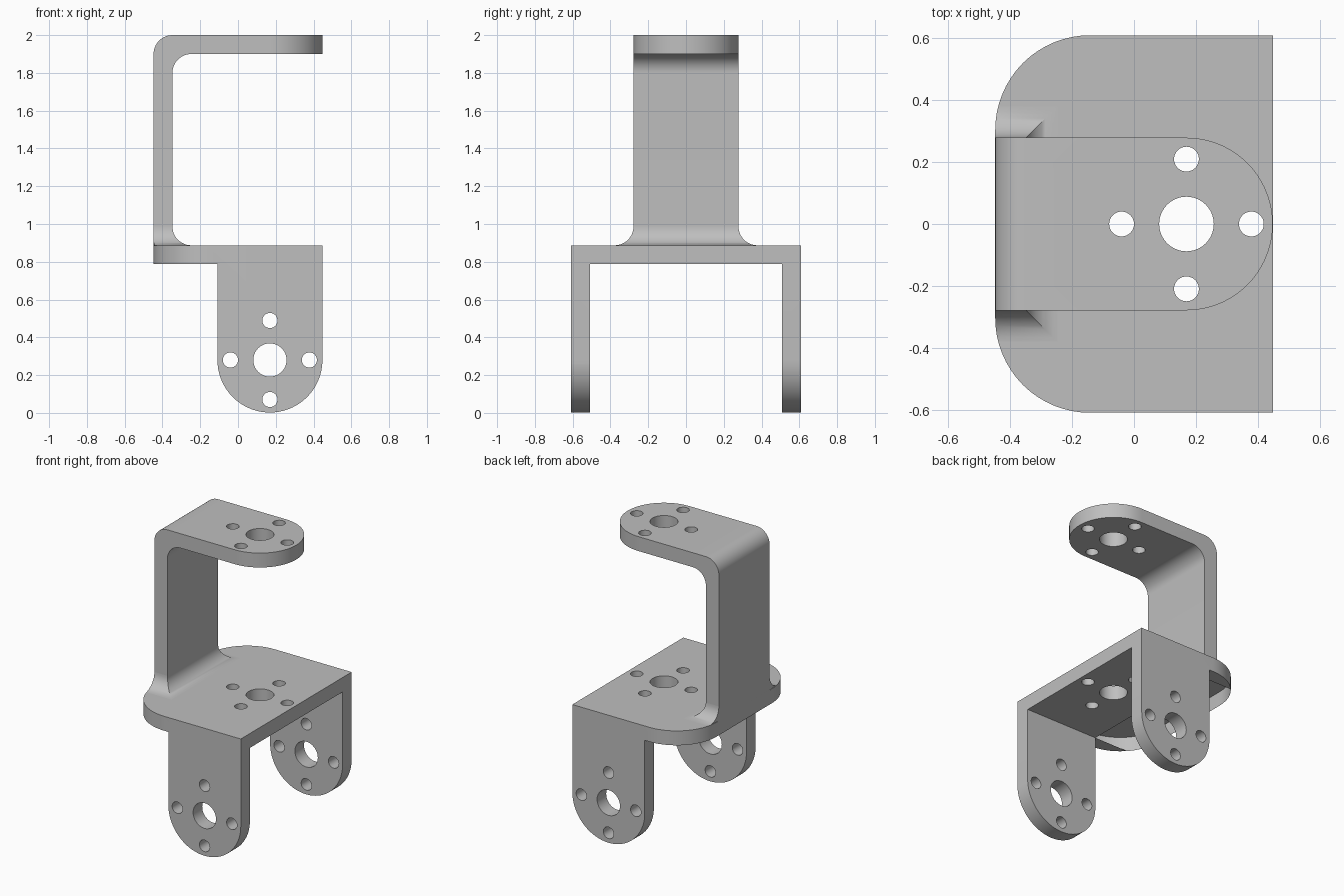
import bpy, bmesh
from math import sin, cos, radians, sqrt, pi

if "Cube" in bpy.data.objects:
    bpy.data.objects.remove(bpy.data.objects["Cube"])

# Main measurements
EDGE, HALF_W, HALF_ARM = 0.447, 0.608, 0.278
PLATE_LOW, PLATE_TOP, FILLET = 0.787, 0.887, 0.1
HUB_X, HUB_Z = EDGE - HALF_ARM, 0.28
CORNER = 0.305
CORNER_X, CORNER_Y = CORNER - EDGE, HALF_W - CORNER
INNER = HALF_W - 0.1
ARM_FOOT = PLATE_TOP + FILLET

grey = bpy.data.materials.new("plain grey")
grey.use_nodes = True
grey.diffuse_color = (0.52, 0.52, 0.52, 1)
grey.node_tree.nodes["Principled BSDF"].inputs["Base Color"].default_value = grey.diffuse_color


def arc(cx, cy, r, start, end, steps=16):
    angles = [radians(start + (end - start) * i / steps) for i in range(steps + 1)]
    return [(cx + r * cos(a), cy + r * sin(a)) for a in angles]


def circle(cx, cy, r, steps=40):
    return [(cx + r * cos(2 * pi * i / steps), cy + r * sin(2 * pi * i / steps))
            for i in range(steps)]


def bolt_pattern(cx, cy):
    """Large centre hole with four small holes around it."""
    d = 0.209
    small = [circle(cx + dx * d, cy + dy * d, 0.04)
             for dx, dy in ((1, 0), (-1, 0), (0, 1), (0, -1))]
    return [circle(cx, cy, 0.088)] + small


def finish(name, bm):
    bmesh.ops.recalc_face_normals(bm, faces=bm.faces)
    mesh = bpy.data.meshes.new(name)
    bm.to_mesh(mesh)
    bm.free()
    mesh.materials.append(grey)
    obj = bpy.data.objects.new(name, mesh)
    bpy.context.collection.objects.link(obj)
    return obj


def prism(name, loops, axis, depth):
    """Solid from an outline and its holes, pushed both ways along an axis."""
    place = {"x": lambda a, b, c: (c, a, b),
             "y": lambda a, b, c: (a, c, b),
             "z": lambda a, b, c: (a, b, c)}[axis]
    bm = bmesh.new()
    caps = ([], [])
    for loop in loops:
        rows = [[bm.verts.new(place(a, b, c)) for a, b in loop] for c in depth]
        for i in range(len(loop)):
            bm.faces.new((rows[0][i - 1], rows[0][i], rows[1][i], rows[1][i - 1]))
            for cap, row in zip(caps, rows):
                cap.append(bm.edges.get((row[i - 1], row[i])))
    for cap in caps:
        bmesh.ops.triangle_fill(bm, use_beauty=True, edges=cap, normal=place(0, 0, 1))
    return finish(name, bm)


def activate(obj):
    bpy.ops.object.select_all(action="DESELECT")
    obj.select_set(True)
    bpy.context.view_layer.objects.active = obj


def intersect(obj, cutter):
    cutter.hide_render = True
    mod = obj.modifiers.new("trim", "BOOLEAN")
    mod.operation, mod.solver, mod.object = "INTERSECT", "EXACT", cutter
    activate(obj)
    bpy.ops.object.modifier_apply(modifier=mod.name)
    bpy.data.objects.remove(cutter)


def smooth(obj):
    activate(obj)
    bpy.ops.object.shade_smooth_by_angle(angle=radians(30))


# Lower bracket: U section trimmed by the plate outline and the leg outline
u_section = [(-0.7, -0.2), (-INNER, -0.2), (-INNER, PLATE_LOW), (INNER, PLATE_LOW),
             (INNER, -0.2), (0.7, -0.2), (0.7, PLATE_TOP), (-0.7, PLATE_TOP)]
plate_outline = ([(0.6, HALF_W)] + arc(CORNER_X, CORNER_Y, CORNER, 90, 180)
                 + arc(CORNER_X, -CORNER_Y, CORNER, 180, 270) + [(0.6, -HALF_W)])
leg_outline = ([(-0.6, 1), (-0.6, PLATE_LOW), (HUB_X - HALF_ARM, PLATE_LOW)]
               + arc(HUB_X, HUB_Z, HALF_ARM + 0.0, 180, 360, 36) + [(EDGE, 1)])
lower = prism("lower_bracket", [u_section], "x", (-0.7, 0.7))
intersect(lower, prism("plate_cutter", [plate_outline] + bolt_pattern(HUB_X, 0),
                       "z", (-0.1, 1.1)))
intersect(lower, prism("leg_cutter", [leg_outline] + bolt_pattern(HUB_X, HUB_Z),
                       "y", (-0.8, 0.8)))
smooth(lower)

# Upper arm: bent strip trimmed by a rounded outline with holes
bend = EDGE - 0.1
arm_section = ([(-EDGE, ARM_FOOT)] + arc(-bend, 1.9, 0.1, 180, 90) + [(0.6, 2), (0.6, 1.9)]
               + arc(0.1 - bend, 1.8, 0.1, 90, 180) + [(-bend, ARM_FOOT)])
arm_outline = ([(-0.6, -HALF_ARM)] + arc(HUB_X, 0, HALF_ARM, -90, 90, 36)
               + [(-0.6, HALF_ARM)])
arm = prism("upper_arm", [arm_section], "y", (-0.4, 0.4))
intersect(arm, prism("arm_cutter", [arm_outline] + bolt_pattern(HUB_X, 0),
                     "z", (0.5, 2.5)))
smooth(arm)


# Concave fillet where the arm meets the plate, mitred at the corners
def plate_edge(y):
    return CORNER_X - sqrt(CORNER ** 2 - max(0, abs(y) - CORNER_Y) ** 2)


bm = bmesh.new()
rings = []
for step in range(13):
    t = radians(90 * step / 12)
    d, z = FILLET * (1 - cos(t)), ARM_FOOT - FILLET * sin(t)
    side, front = HALF_ARM + d, d - bend
    ring = [(front, -side), (front, side), (plate_edge(side), side),
            (-EDGE, HALF_ARM), (-EDGE, -HALF_ARM), (plate_edge(side), -side)]
    rings.append([bm.verts.new((x, y, z)) for x, y in ring])
for upper, below in zip(rings, rings[1:]):
    for i in range(len(upper)):
        bm.faces.new((upper[i - 1], upper[i], below[i], below[i - 1]))
bmesh.ops.remove_doubles(bm, verts=bm.verts, dist=0.0001)
smooth(finish("arm_base_fillet", bm))
